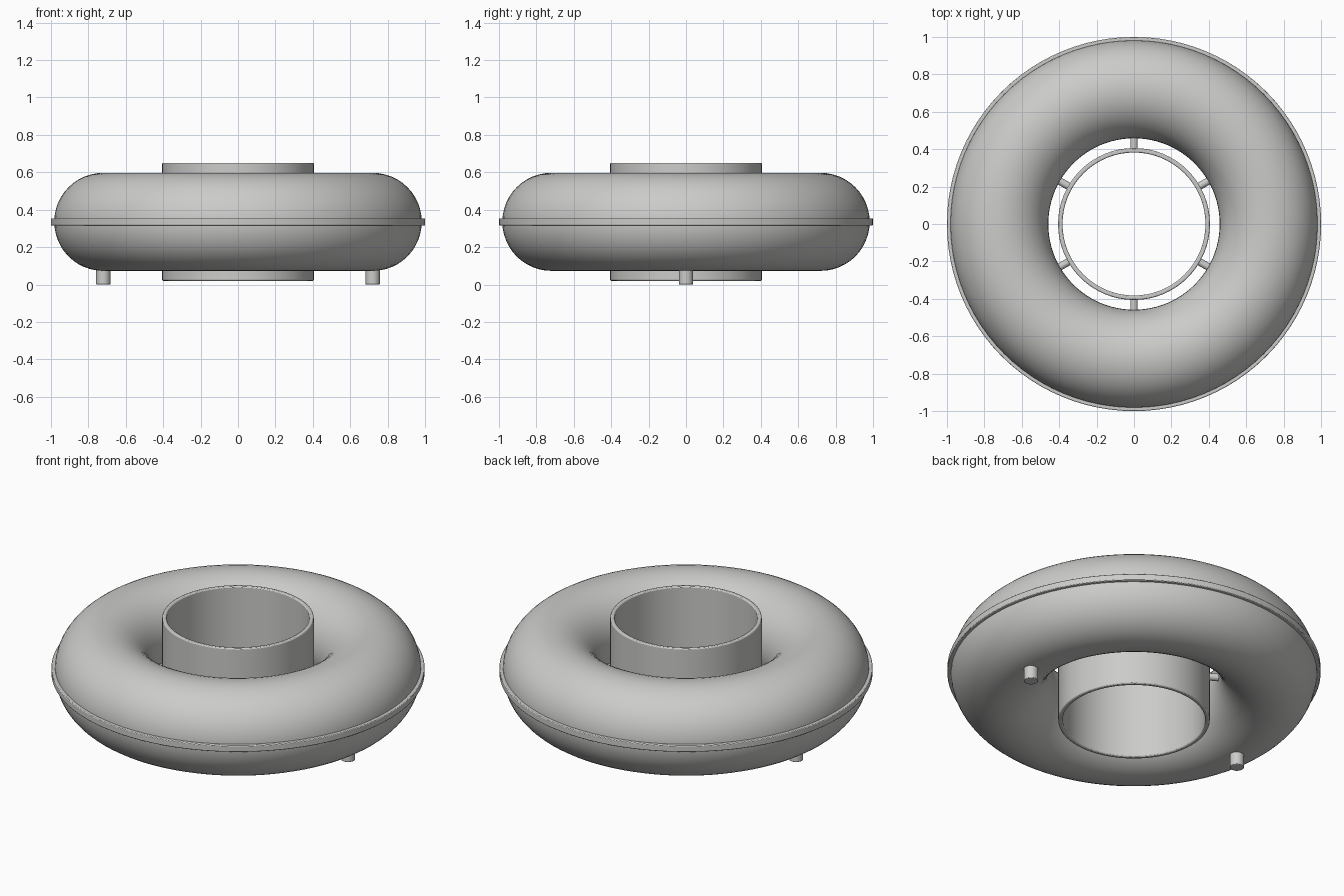
import bpy
import bmesh
from math import pi, cos, sin, radians
from mathutils import Matrix, Vector

cube = bpy.data.objects.get("Cube")
if cube:
    bpy.data.objects.remove(cube, do_unlink=True)

MID = 0.335      # height of the central plane
MAJOR = 0.72     # radius of the tube's centre line
MINOR = 0.262    # radius of the tube

grey = bpy.data.materials.new("light_grey")
grey.use_nodes = True
colour = (0.6, 0.6, 0.59, 1)
grey.diffuse_color = colour
grey.node_tree.nodes["Principled BSDF"].inputs["Base Color"].default_value = colour


def finish(name, bm, bevel=0):
    """Turn a bmesh into a smooth-shaded object with optional edge rounding."""
    bmesh.ops.recalc_face_normals(bm, faces=bm.faces)
    mesh = bpy.data.meshes.new(name)
    bm.to_mesh(mesh)
    bm.free()
    mesh.materials.append(grey)
    obj = bpy.data.objects.new(name, mesh)
    bpy.context.collection.objects.link(obj)
    bpy.ops.object.select_all(action="DESELECT")
    obj.select_set(True)
    bpy.context.view_layer.objects.active = obj
    bpy.ops.object.shade_smooth_by_angle(angle=radians(35))
    if bevel:
        mod = obj.modifiers.new("rounded_edges", "BEVEL")
        mod.width = bevel
        mod.segments = 2
        mod.limit_method = "ANGLE"
    return obj


def revolve(name, profile, steps, bevel=0):
    """Spin a closed (radius, height) profile around the z axis."""
    bm = bmesh.new()
    rings = []
    for i in range(steps):
        a = 2 * pi * i / steps
        rings.append([bm.verts.new((r * cos(a), r * sin(a), z)) for r, z in profile])
    n = len(profile)
    for i in range(steps):
        a, b = rings[i], rings[(i + 1) % steps]
        for j in range(n):
            k = (j + 1) % n
            bm.faces.new((a[j], b[j], b[k], a[k]))
    return finish(name, bm, bevel)


def rod(name, start, end, radius, bevel=0):
    """Capped cylinder between two points."""
    start, end = Vector(start), Vector(end)
    axis = end - start
    turn = axis.to_track_quat("Z", "Y").to_matrix().to_4x4()
    bm = bmesh.new()
    bmesh.ops.create_cone(bm, cap_ends=True, segments=24, radius1=radius,
                          radius2=radius, depth=axis.length,
                          matrix=Matrix.Translation((start + end) / 2) @ turn)
    return finish(name, bm, bevel)


def ring_section(inner, outer, low, high):
    return [(inner, low), (outer, low), (outer, high), (inner, high)]


# Ring-shaped tube
circle = [2 * pi * i / 48 for i in range(48)]
revolve("torus_body", [(MAJOR + MINOR * cos(a), MID + MINOR * sin(a)) for a in circle], 96)

# Thin band round the equator
revolve("outer_band", ring_section(0.965, 1.0, MID - 0.019, MID + 0.019), 96, 0.004)

# Open sleeve through the hole
revolve("central_sleeve", ring_section(0.382, 0.406, 0.02, 0.65), 64, 0.006)

# Six radial struts joining sleeve and tube
for i in range(6):
    a = radians(30 + 60 * i)
    rod(f"strut_{i + 1}", (0.395 * cos(a), 0.395 * sin(a), MID),
        (0.49 * cos(a), 0.49 * sin(a), MID), 0.02)

# Two feet under the tube
for side, x in (("left", MAJOR), ("right", -MAJOR)):
    rod(f"{side}_foot", (x, 0, 0), (x, 0, 0.12), 0.038, 0.003)
